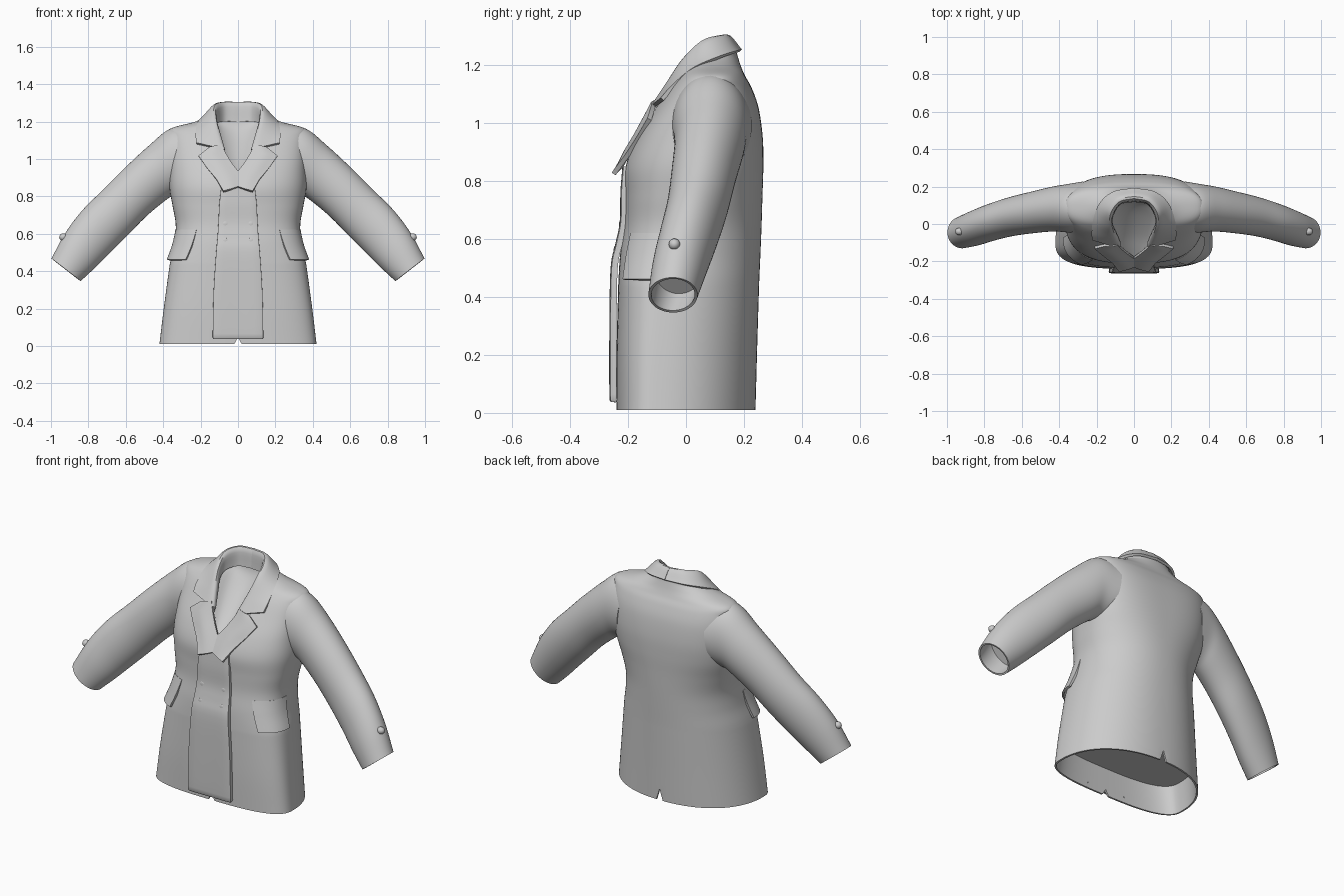
import bpy, bmesh, math
from mathutils import Vector

if "Cube" in bpy.data.objects:
    bpy.data.objects.remove(bpy.data.objects["Cube"])


def cr(seq, t):
    """Smooth (Catmull-Rom) value of a list of vectors at index t."""
    i = min(int(t), len(seq) - 2)
    f = t - i
    p1, p2 = seq[i], seq[i + 1]
    p0 = seq[i - 1] if i > 0 else p1 * 2 - p2
    p3 = seq[i + 2] if i + 2 < len(seq) else p2 * 2 - p1
    return 0.5 * (2 * p1 + (p2 - p0) * f + (2 * p0 - 5 * p1 + 4 * p2 - p3) * f * f
                  + (3 * p1 - p0 - 3 * p2 + p3) * f ** 3)


def dense(seq, n):
    seq = [Vector(p) for p in seq]
    return [cr(seq, k / n) for k in range((len(seq) - 1) * n + 1)]


def patch(rows, nu, nv):
    """Refine a coarse point grid in both directions (nv = 1 keeps straight edges)."""
    rows = [dense(r, nu) for r in rows]
    cols = [dense(c, nv) for c in zip(*rows)]
    return list(zip(*cols))


def grid(name, rows, closed=False, thick=0.01, edit=None):
    """Skin rows of points, give cloth thickness and smooth shading."""
    bm = bmesh.new()
    vs = [[bm.verts.new(p) for p in r] for r in rows]
    n = len(vs[0])
    for a, b in zip(vs, vs[1:]):
        for j in range(n if closed else n - 1):
            k = (j + 1) % n
            bm.faces.new((a[j], a[k], b[k], b[j]))
    if edit:
        edit(bm)
    bmesh.ops.recalc_face_normals(bm, faces=bm.faces)
    me = bpy.data.meshes.new(name)
    bm.to_mesh(me)
    bm.free()
    ob = bpy.data.objects.new(name, me)
    bpy.context.collection.objects.link(ob)
    bpy.ops.object.select_all(action='DESELECT')
    bpy.context.view_layer.objects.active = ob
    ob.select_set(True)
    if thick:
        m = ob.modifiers.new("cloth", 'SOLIDIFY')
        m.thickness, m.offset = thick, 0
        bpy.ops.object.modifier_apply(modifier=m.name)
    bpy.ops.object.shade_smooth_by_angle(angle=math.radians(40))
    return ob


def flip(rows, s):
    return [[(p[0] * s, p[1], p[2]) for p in r] for r in rows]


def sheet(name, ring):
    """Flat lining closing a ring of points."""
    bm = bmesh.new()
    bm.faces.new([bm.verts.new(p) for p in ring])
    me = bpy.data.meshes.new(name)
    bm.to_mesh(me)
    bm.free()
    bpy.context.collection.objects.link(bpy.data.objects.new(name, me))


# Torso sections: z, half width, front y, back y, y of widest point, front and back roundness
BODY = [Vector(r) for r in (
    (0.01, .415, -.235, .235, -.10, 2.9, 2.2), (0.2, .392, -.235, .24, -.09, 2.9, 2.2),
    (0.4, .365, -.23, .246, -.07, 2.9, 2.2), (0.46, .355, -.228, .248, -.06, 2.9, 2.2),
    (0.55, .335, -.222, .252, -.04, 2.8, 2.2), (0.65, .328, -.208, .256, -.02, 2.7, 2.2),
    (0.75, .345, -.205, .259, .0, 2.7, 2.3), (0.85, .362, -.203, .262, .03, 2.7, 2.5),
    (0.95, .362, -.163, .26, .06, 2.9, 2.7), (1.05, .36, -.10, .246, .08, 3.0, 2.8),
    (1.12, .36, -.055, .222, .085, 2.8, 2.8), (1.16, .352, -.025, .20, .09, 2.4, 2.5),
    (1.192, .235, -.01, .186, .09, 2.2, 2.2), (1.225, .155, .0, .175, .09, 2.2, 2.2),
    (1.25, .14, .02, .168, .095, 2.1, 2.1))]


def skin(a, t, off=0):
    """Point on the torso at angle a and section index t, pushed out by off."""
    z, w, yf, yb, cy, ef, eb = cr(BODY, t)
    c, s = math.cos(a), math.sin(a)
    e = eb if s > 0 else ef
    r = (abs(c) ** e + abs(s) ** e) ** (-1 / e)
    return Vector((w * r * c + off * c, cy + (yb - cy if s > 0 else cy - yf) * r * s + off * s, z))


def open_body(bm):
    # neck opening and armholes
    kill = []
    for f in bm.faces:
        x, y, z = f.calc_center_median()
        neck = y < .07 and z > .9 and abs(x) < .03 + .42 * (z - .93)
        arm = abs(x) > .28 and ((z - .98) / .14) ** 2 + ((y - .085) / .095) ** 2 < 1
        if neck or arm:
            kill.append(f)
    bmesh.ops.delete(bm, geom=kill, context='FACES')
    # hem notch in front and vent behind
    for v in bm.verts:
        h = .075 if v.co.y > 0 else .045
        if abs(v.co.x) < .005 and v.co.z < h:
            v.co.z = h
    bmesh.ops.remove_doubles(bm, verts=bm.verts, dist=.0004)


N = 128
grid("jacket_body", [[skin(j * math.tau / N, i / 6) for j in range(N)]
                     for i in range((len(BODY) - 1) * 6 + 1)], True, edit=open_body)
sheet("hem_lining", [skin(j * math.tau / N, .85) for j in range(N)])

# Front overlap panel, with its edges rolled back to the body
panel = []
for z, y, w in ((.04, -.245, .122), (.045, -.255, .128), (.065, -.26, .13), (.3, -.26, .125), (.5, -.256, .112),
                (.58, -.24, .105), (.66, -.224, .1), (.76, -.222, .095), (.85, -.215, .085)):
    panel.append([(-w, y + .02, z), (-w, y + .008, z), (-w * .92, y, z), (0, y, z),
                  (w * .92, y, z), (w, y + .008, z), (w, y + .02, z)])
grid("front_panel", patch(panel, 3, 4), thick=.008)

# Lining sheet sloping from the back of the neck down to the front opening
lining = []
for x, y, z, sag in ((.09, .13, 1.25, 0), (.12, .10, 1.2, .02), (.135, .03, 1.17, .05), (.12, -.04, 1.1, .05),
                     (.09, -.10, 1.02, .035), (.05, -.15, .95, .015), (.02, -.185, .9, 0)):
    lining.append([(-x, y, z), (-x * .6, y + sag * .7, z - sag * .7), (0, y + sag, z - sag),
                   (x * .6, y + sag * .7, z - sag * .7), (x, y, z)])
grid("neck_lining", patch(lining, 4, 4), thick=0)

# Sleeve sections: upper edge x z, lower edge x z, back y, front y
SLEEVE = [(.25, 1.165, .30, .82, .222, -.05), (.36, 1.157, .355, .805, .208, -.04),
          (.47, 1.07, .40, .775, .195, -.035), (.60, .95, .49, .70, .168, -.045),
          (.72, .83, .59, .60, .14, -.06), (.83, .72, .69, .50, .105, -.085),
          (.92, .60, .77, .42, .07, -.11), (.993, .465, .845, .35, .035, -.125)]
# Collar rows: inner stand, fold, outer edge
COLLAR = [[(0, .125, 1.20), (0, .14, 1.298), (0, .188, 1.25)],
          [(.075, .11, 1.20), (.08, .122, 1.298), (.11, .168, 1.245)],
          [(.115, .05, 1.19), (.125, .06, 1.28), (.18, .11, 1.225)],
          [(.12, .0, 1.16), (.128, -.005, 1.22), (.215, .025, 1.185)],
          [(.10, -.045, 1.11), (.112, -.06, 1.14), (.225, -.045, 1.125)],
          [(.078, -.095, 1.045), (.088, -.118, 1.052), (.222, -.082, 1.083)]]
# Lapel rows: fold, middle, outer edge
LAPEL = [[(.09, -.106, 1.075), (.12, -.114, 1.068), (.150, -.112, 1.06)],
         [(.068, -.128, 1.03), (.14, -.138, 1.022), (.210, -.126, 1.014)],
         [(.035, -.155, .975), (.10, -.172, .96), (.165, -.163, .95)],
         [(.0, -.18, .93), (.06, -.205, .905), (.114, -.203, .888)],
         [(.0, -.225, .85), (.035, -.238, .838), (.078, -.25, .825)]]


def button(name, loc, r, squash):
    bpy.ops.mesh.primitive_uv_sphere_add(segments=20, ring_count=10, radius=r, location=loc)
    ob = bpy.context.object
    ob.name = name
    ob.scale = squash
    bpy.ops.object.shade_smooth()


for s, side in ((1, "left"), (-1, "right")):
    # sleeve, closed by a lining a little way inside the cuff
    rings = []
    for ux, uz, lx, lz, yb, yf in dense(SLEEVE, 6):
        c = Vector(((ux + lx) / 2, (yb + yf) / 2, (uz + lz) / 2))
        up = Vector(((ux - lx) / 2, 0, (uz - lz) / 2))
        rings.append([c + up * math.cos(a) + Vector((0, (yb - yf) / 2 * math.sin(a), 0))
                      for a in (k * math.tau / 48 for k in range(48))])
    grid(side + "_sleeve", flip(rings, s), True)
    sheet(side + "_cuff_lining", flip([rings[-6]], s)[0])
    # collar half and lapel
    grid(side + "_collar", flip(patch(COLLAR, 6, 6), s), thick=.014)
    grid(side + "_lapel", flip(patch(LAPEL, 6, 1), s), thick=.016)
    # pocket flap following the hip, standing off towards its lower edge
    flap = []
    for i in range(13):
        f = i / 12
        a0, a1 = math.radians(-48 - 4 * f), math.radians(-4)
        flap.append([skin(a0 + (a1 - a0) * j / 20, 3 + 1.7 * f, .001 + .019 * (1 - f))
                     for j in range(21)])
    grid(side + "_pocket_flap", flip(flap, s), thick=.012)
    # flat buttons on the front, a raised one on the cuff
    for z, y in ((.65, -.226), (.56, -.245)):
        button(side + "_front_button", (s * .068, y, z), .017, (1, .3, 1))
    button(side + "_cuff_button", (s * .934, -.04, .582), .022, (1, .9, .9))
